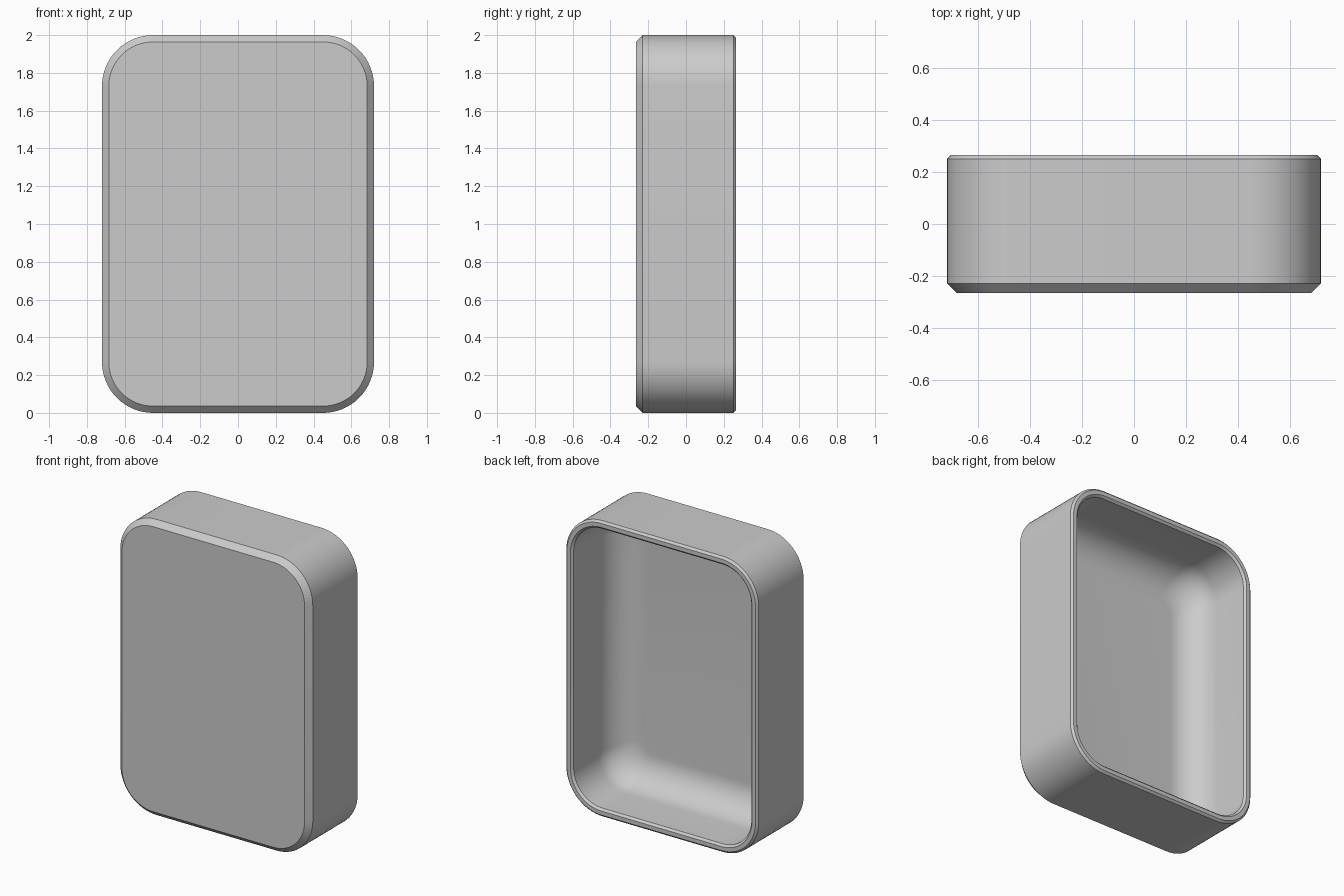
import bpy
import bmesh
import math

cube = bpy.data.objects.get("Cube")
if cube:
    bpy.data.objects.remove(cube, do_unlink=True)

HALF_W, HALF_H, HALF_D = 0.72, 1.0, 0.265
CORNER = 0.27
CORNER_STEPS = 16
FILLET_STEPS = 12
FRONT_CHAMFER, RIM_CHAMFER = 0.036, 0.014
WALL, FLOOR_Y, FILLET = 0.055, -0.205, 0.2


def rounded_loop(bm, inset, y, radius):
    """Ring of vertices: a rounded rectangle inset from the outer wall."""
    verts = []
    cx, cz = HALF_W - inset - radius, HALF_H - inset - radius
    for q, (sx, sz) in enumerate([(1, 1), (-1, 1), (-1, -1), (1, -1)]):
        for i in range(CORNER_STEPS + 1):
            a = math.pi / 2 * (q + i / CORNER_STEPS)
            verts.append(bm.verts.new((sx * cx + radius * math.cos(a), y,
                                       HALF_H + sz * cz + radius * math.sin(a))))
    return verts


# Wall profile from the front panel, round the rim, to the inner floor:
# (inset, y, corner radius)
profile = [
    (FRONT_CHAMFER, -HALF_D, CORNER - FRONT_CHAMFER),
    (0, -HALF_D + FRONT_CHAMFER, CORNER),
    (0, HALF_D - RIM_CHAMFER, CORNER),
    (RIM_CHAMFER, HALF_D, CORNER - RIM_CHAMFER),
    (WALL - RIM_CHAMFER, HALF_D, CORNER - WALL + RIM_CHAMFER),
    (WALL, HALF_D - RIM_CHAMFER, CORNER - WALL),
]
# Wide hollow fillet between the inner walls and the floor
for i in range(FILLET_STEPS + 1):
    a = math.pi / 2 * i / FILLET_STEPS
    run = FILLET * (1 - math.cos(a))
    profile.append((WALL + run, FLOOR_Y + FILLET * (1 - math.sin(a)),
                    CORNER - WALL - run * 0.6))

# Open-backed tray shell
bm = bmesh.new()
loops = [rounded_loop(bm, *p) for p in profile]
for a, b in zip(loops, loops[1:]):
    for i in range(len(a)):
        j = (i + 1) % len(a)
        bm.faces.new((a[i], a[j], b[j], b[i]))
bm.faces.new(loops[0])
bm.faces.new(loops[-1])
bmesh.ops.recalc_face_normals(bm, faces=bm.faces)

mesh = bpy.data.meshes.new("tray_shell")
bm.to_mesh(mesh)
bm.free()
tray = bpy.data.objects.new("tray_shell", mesh)
bpy.context.collection.objects.link(tray)

# Plain grey material
grey = bpy.data.materials.new("light_grey")
grey.use_nodes = True
colour = (0.6, 0.6, 0.6, 1)
grey.diffuse_color = colour
grey.node_tree.nodes["Principled BSDF"].inputs["Base Color"].default_value = colour
mesh.materials.append(grey)

# Smooth curves, crisp chamfers
bpy.ops.object.select_all(action='DESELECT')
tray.select_set(True)
bpy.context.view_layer.objects.active = tray
bpy.ops.object.shade_smooth_by_angle(angle=math.radians(25))
